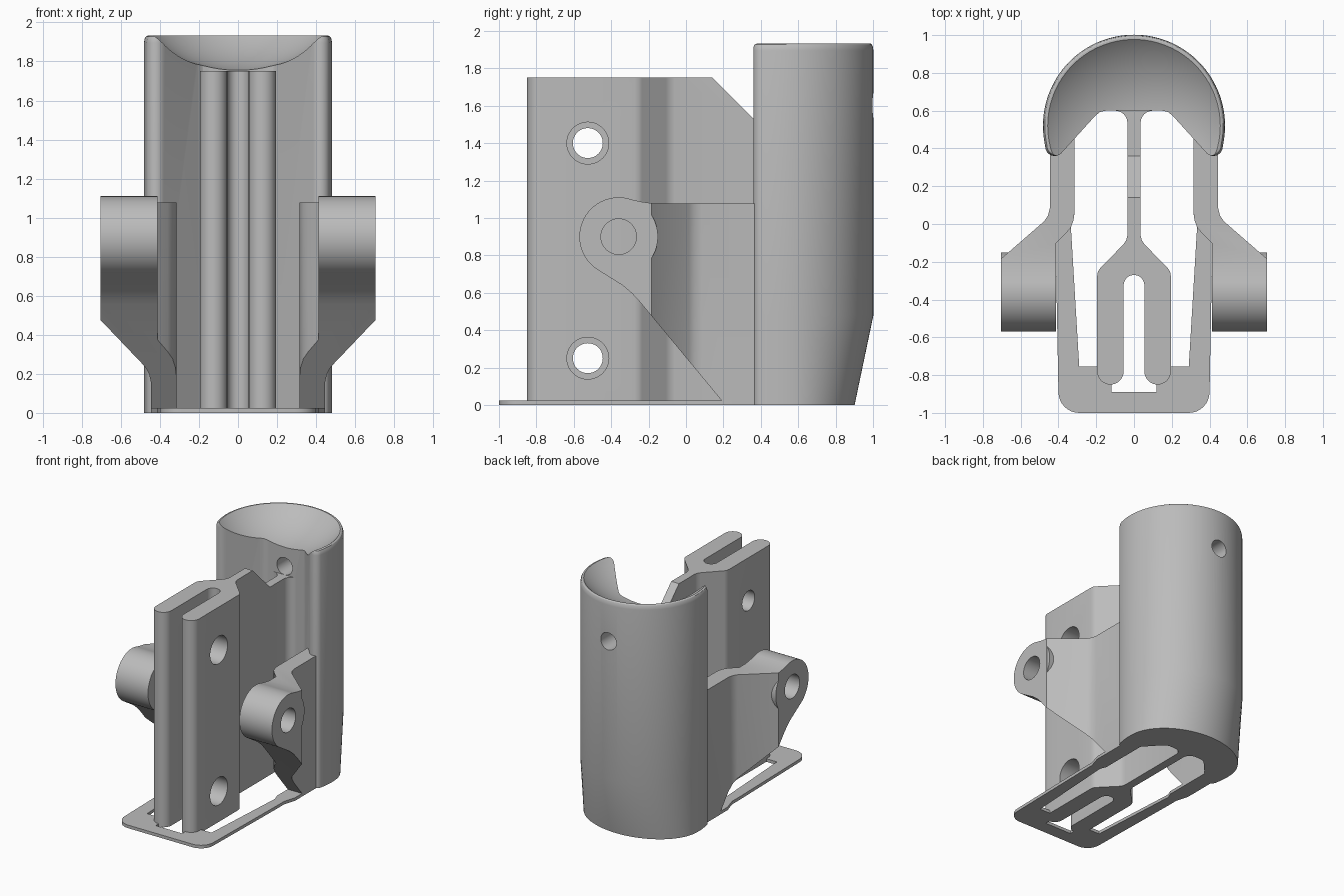
import bpy, bmesh, math
from mathutils import Matrix

cube = bpy.data.objects.get("Cube")
if cube:
    bpy.data.objects.remove(cube)

grey = bpy.data.materials.new("matte_grey")
grey.use_nodes = True
grey.diffuse_color = (0.5, 0.5, 0.5, 1)
grey.node_tree.nodes["Principled BSDF"].inputs["Base Color"].default_value = (0.5, 0.5, 0.5, 1)


def arc(cx, cy, r, start, end, steps=12):
    angles = [math.radians(start + (end - start) * i / steps) for i in range(steps + 1)]
    return [(cx + r * math.cos(a), cy + r * math.sin(a)) for a in angles]


def circle(cx, cy, r):
    return arc(cx, cy, r, 0, 360, 48)[:-1]


def mirrored(half):
    return half + [(-x, y) for x, y in reversed(half) if abs(x) > 1e-5]


def finish(name, bm):
    bmesh.ops.recalc_face_normals(bm, faces=bm.faces[:])
    mesh = bpy.data.meshes.new(name)
    bm.to_mesh(mesh)
    bm.free()
    mesh.materials.append(grey)
    obj = bpy.data.objects.new(name, mesh)
    bpy.context.collection.objects.link(obj)
    return obj


def loft(name, rings):
    bm = bmesh.new()
    rows = [[bm.verts.new(p) for p in ring] for ring in rings]
    n = len(rows[0])
    bm.faces.new(rows[0])
    bm.faces.new(rows[-1])
    for a, b in zip(rows, rows[1:]):
        for i in range(n):
            j = (i + 1) % n
            bm.faces.new((a[i], a[j], b[j], b[i]))
    return finish(name, bm)


def prism(name, pts, axis, lo, hi):
    place = {"x": lambda u, v, t: (t, u, v),
             "y": lambda u, v, t: (u, t, v),
             "z": lambda u, v, t: (u, v, t)}[axis]
    return loft(name, [[place(u, v, t) for u, v in pts] for t in (lo, hi)])


def select(obj):
    bpy.ops.object.select_all(action="DESELECT")
    obj.select_set(True)
    bpy.context.view_layer.objects.active = obj


def boolean(obj, cutter, operation="DIFFERENCE"):
    cutter.hide_render = True
    mod = obj.modifiers.new("cut", "BOOLEAN")
    mod.operation, mod.solver, mod.object = operation, "EXACT", cutter
    select(obj)
    bpy.ops.object.modifier_apply(modifier=mod.name)
    bpy.data.objects.remove(cutter)


def smooth(obj):
    select(obj)
    bpy.ops.object.shade_smooth_by_angle(angle=math.radians(30))


# Rear shell: round back, trapezoid recess in front, tapered foot, soft rim
half = [(0.15, 0.6), (0.18, 0.593), (0.205, 0.573)]
half += arc(0.42, 0.41, 0.05, 225, 345, 8)
half += arc(0, 0.52, 0.482, -8, 90, 32)
outline = mirrored(half)


def shell_ring(z, scale=1.0, taper=1.0):
    ring = []
    for x, y in outline:
        depth = y - 0.6
        ring.append((x * scale, 0.6 + depth * scale * (taper if depth > 0 else 1), z))
    return ring


shell = loft("rear_shell", [shell_ring(0, taper=0.75), shell_ring(0.48), shell_ring(1.895),
                            shell_ring(1.915, 0.993), shell_ring(1.927, 0.98),
                            shell_ring(1.932, 0.962)])
bm = bmesh.new()
bmesh.ops.create_uvsphere(bm, u_segments=96, v_segments=64, radius=0.665,
                          matrix=Matrix.Translation((0, 0.52, 2.415)))
boolean(shell, finish("bowl_cutter", bm))
boolean(shell, prism("hole_cutter", circle(0, 1.6, 0.07), "y", 0.3, 1.2))
smooth(shell)

# Central web that forks into two prongs
half = [(0.1, 0.62)] + arc(0.1, 0.535, 0.065, 90, 180, 8)
half += [(0.035, -0.06), (0.041, -0.085), (0.056, -0.108), (0.18, -0.235), (0.191, -0.252)]
half += [(0.195, -0.275)] + arc(0.125, -0.78, 0.07, 0, -180, 16)
half += arc(0, -0.325, 0.055, 0, 90, 8)
web = prism("forked_web", mirrored(half), "z", 0, 1.75)
boolean(web, prism("slope_cutter", [(0.14, 1.9), (0.14, 1.75), (0.36, 1.53),
                                    (0.7, 1.53), (0.7, 1.9)], "x", -0.4, 0.4))
for z in (0.25, 1.4):
    boolean(web, prism("wide_cutter", circle(-0.525, z, 0.112), "x", 0, 0.4))
    boolean(web, prism("narrow_cutter", circle(-0.525, z, 0.08), "x", -0.4, 0))
smooth(web)

# Thin base frame with a front notch
half = [(0, -1)] + arc(0.29, -0.89, 0.11, -90, 0, 8)
half += [(0.415, -0.1), (0.415, 0), (0.445, 0.1), (0.445, 0.25), (0.315, 0.25), (0.315, 0.05),
         (0.335, 0), (0.29, -0.755), (0.12, -0.755), (0.12, -0.89), (0, -0.89)]
smooth(prism("base_frame", mirrored(half), "z", 0, 0.025))

# Side arms: bent plan shape trimmed by a teardrop side shape, with a bored lug
plan = [(0.315, 0.48), (0.315, 0.06), (0.32, 0.02), (0.335, -0.02), (0.36, -0.05),
        (0.412, -0.1), (0.412, -0.6), (0.705, -0.6), (0.705, -0.185), (0.475, 0.015),
        (0.455, 0.045), (0.445, 0.085), (0.445, 0.48)]
side = [(0.6, 1.078), (-0.18, 1.078), (-0.235, 1.086)]
side += arc(-0.36, 0.9, 0.21, 70, 235, 28)
side += [(-0.42, 0.69), (-0.34, 0.64), (-0.29, 0.598), (-0.25, 0.555), (0.21, 0), (0.6, 0)]
for label, s in (("left", 1), ("right", -1)):
    arm = prism(label + "_arm", [(s * x, y) for x, y in plan], "z", -0.1, 1.3)
    boolean(arm, prism("side_trim", side, "x", -1, 1), "INTERSECT")
    lug = prism(label + "_lug", circle(-0.36, 0.9, 0.21), "x", s * 0.413, s * 0.704)
    for part in (arm, lug):
        boolean(part, prism("bore_cutter", circle(-0.36, 0.9, 0.095), "x", -1, 1))
        smooth(part)
